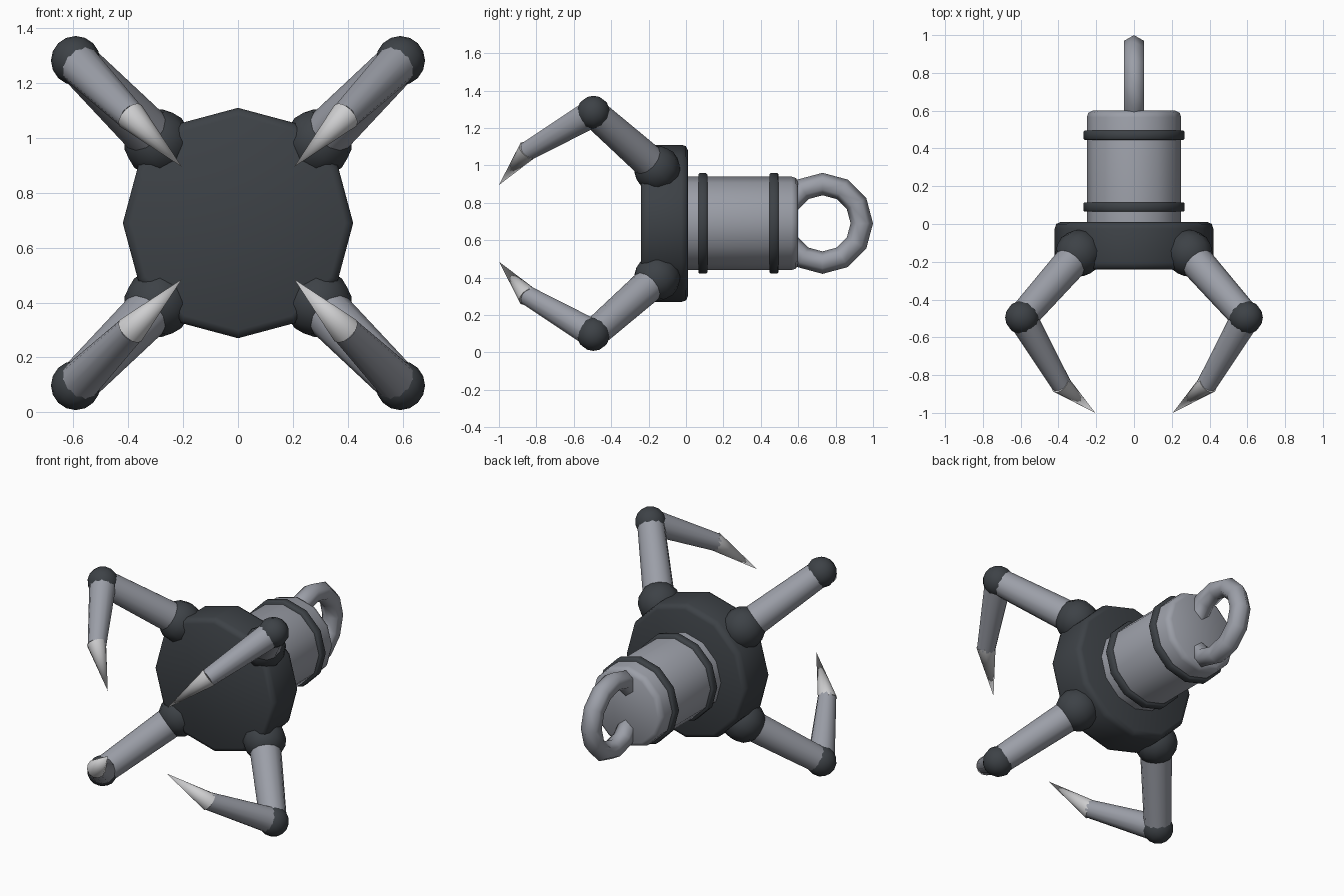
import bpy, math
from mathutils import Vector, Matrix

if "Cube" in bpy.data.objects:
    bpy.data.objects.remove(bpy.data.objects["Cube"])

CZ = 0.69  # height of the central axis


def mat(name, col):
    m = bpy.data.materials.new(name)
    m.diffuse_color = (*col, 1)
    m.use_nodes = True
    m.node_tree.nodes["Principled BSDF"].inputs["Base Color"].default_value = m.diffuse_color
    return m


DARK = mat("dark_steel", (0.047, 0.054, 0.062))
GREY = mat("grey_metal", (0.33, 0.345, 0.39))
PALE = mat("pale_claw", (0.62, 0.62, 0.63))


def finish(name, m, angle=40):
    o = bpy.context.object
    o.name = name
    o.data.materials.append(m)
    bpy.ops.object.shade_smooth_by_angle(angle=math.radians(angle))
    return o


def lathe(name, profile, m, n=12, angle=50):
    """Revolve (radius, y) points about the central axis, with closed ends."""
    verts, faces = [], []
    for r, y in profile:
        for i in range(n):
            a = 2 * math.pi * i / n
            verts.append((r * math.cos(a), y, CZ + r * math.sin(a)))
    for k in range(len(profile) - 1):
        for i in range(n):
            j = (i + 1) % n
            faces.append((k * n + i, (k + 1) * n + i, (k + 1) * n + j, k * n + j))
    faces.append(tuple(range(n)))
    faces.append(tuple(reversed(range((len(profile) - 1) * n, len(profile) * n))))
    me = bpy.data.meshes.new(name)
    me.from_pydata(verts, [], faces)
    o = bpy.data.objects.new(name, me)
    bpy.context.collection.objects.link(o)
    bpy.ops.object.select_all(action='DESELECT')
    bpy.context.view_layer.objects.active = o
    o.select_set(True)
    return finish(name, m, angle)


def limb(name, a, b, r1, r2, m):
    """Tapered round bar from a to b."""
    a, b = Vector(a), Vector(b)
    bpy.ops.mesh.primitive_cone_add(vertices=12, radius1=r1, radius2=r2, depth=(b - a).length)
    o = finish(name, m, 50)
    q = (b - a).to_track_quat('Z', 'Y')
    o.matrix_world = Matrix.LocRotScale((a + b) / 2, q, None)


def joint(name, c, r, direction):
    """Low-sided ball with its pole along the given direction."""
    bpy.ops.mesh.primitive_uv_sphere_add(segments=12, ring_count=8, radius=r)
    o = finish(name, DARK, 60)
    o.matrix_world = Matrix.LocRotScale(Vector(c), Vector(direction).to_track_quat('Z', 'Y'), None)


# Palm, body and the two bands
lathe("palm", [(0.39, -0.24), (0.412, -0.23), (0.42, -0.205), (0.42, -0.025),
               (0.412, 0.0), (0.39, 0.01)], DARK)
lathe("body", [(0.25, 0.0), (0.25, 0.565), (0.242, 0.588), (0.22, 0.6)], GREY)
for i, y in enumerate((0.09, 0.47)):
    lathe(f"band_{i}", [(0.262, y - 0.024), (0.268, y - 0.018), (0.268, y + 0.018),
                        (0.262, y + 0.024)], DARK)

# Hanging ring at the back
bpy.ops.mesh.primitive_torus_add(major_segments=12, minor_segments=6, major_radius=0.21,
                                 minor_radius=0.06, location=(0, 0.73, CZ),
                                 rotation=(0, math.pi / 2, 0))
finish("hanging_ring", GREY, 80)

# Four fingers
for sx in (-1, 1):
    for sz in (-1, 1):
        def P(d, y):
            return Vector((sx * d, y, CZ + sz * d))
        tag = ("left" if sx < 0 else "right") + ("_lower" if sz < 0 else "_upper")
        shoulder, elbow, wrist, tip = P(0.292, -0.155), P(0.592, -0.495), P(0.385, -0.85), P(0.205, -1.0)
        joint(f"shoulder_{tag}", shoulder, 0.125, elbow - shoulder)
        limb(f"upper_arm_{tag}", shoulder, elbow, 0.092, 0.078, GREY)
        joint(f"elbow_{tag}", elbow, 0.09, (sx, 0, sz))
        limb(f"forearm_{tag}", elbow, wrist, 0.078, 0.053, GREY)
        limb(f"claw_{tag}", wrist + (wrist - tip) * 0.04, tip, 0.056, 0.0, PALE)
